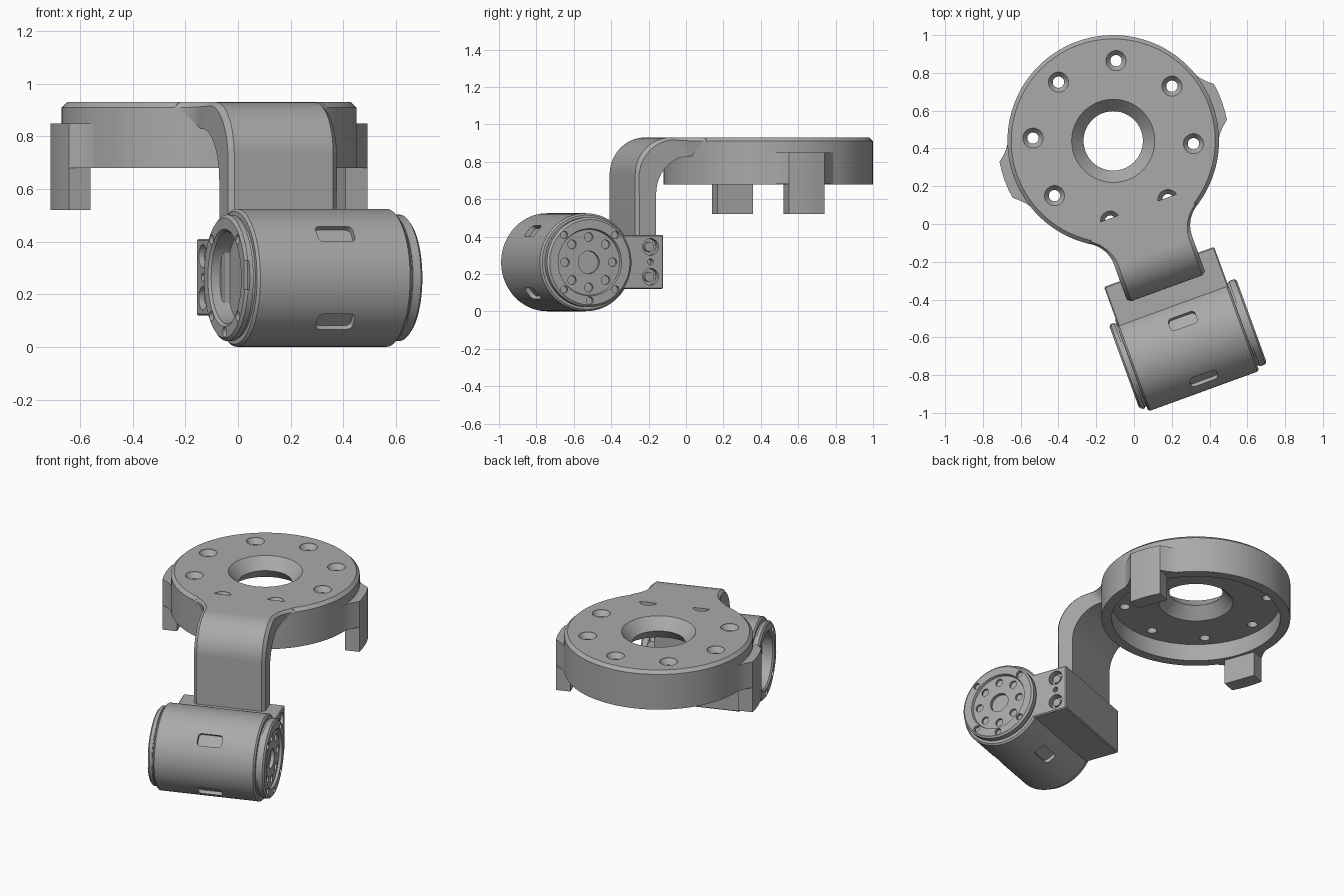
import bpy, bmesh
from math import sin, cos, pi, radians, sqrt
from mathutils import Matrix, Vector

if "Cube" in bpy.data.objects:
    bpy.data.objects.remove(bpy.data.objects["Cube"])

metal = bpy.data.materials.new("grey_metal")
metal.use_nodes = True
GREY = (0.4, 0.4, 0.4, 1)
metal.diffuse_color = GREY
metal.node_tree.nodes["Principled BSDF"].inputs["Base Color"].default_value = GREY

# Parts are laid out around the ring centre, then the whole assembly is turned
PLACE = Matrix.Translation((-0.11, 0.44, 0)) @ Matrix.Rotation(radians(20), 4, 'Z')
ALONG_X = Matrix.Rotation(pi / 2, 4, 'Y')
MOTOR = Vector((0, -1.147, 0.263))
R = 0.262
parts = []


def finish(name, bm, part=True):
    bmesh.ops.recalc_face_normals(bm, faces=bm.faces)
    mesh = bpy.data.meshes.new(name)
    bm.to_mesh(mesh)
    bm.free()
    mesh.materials.append(metal)
    ob = bpy.data.objects.new(name, mesh)
    bpy.context.collection.objects.link(ob)
    if part:
        parts.append(ob)
    return ob


def loft(bm, sections, wrap):
    """Bridge a list of equal point loops."""
    rings = [[bm.verts.new(p) for p in s] for s in sections]
    n = len(rings[0])
    for a, b in zip(rings, rings[1:] + rings[:1] if wrap else rings[1:]):
        for i in range(n):
            j = (i + 1) % n
            bm.faces.new((a[i], a[j], b[j], b[i]))
    if not wrap:
        bm.faces.new(rings[0])
        bm.faces.new(rings[-1])


def lathe(bm, profile, matrix=Matrix(), wrap=False, n=96):
    """Turn (height, radius) points around the local z axis."""
    loft(bm, [[matrix @ Vector((r * cos(2 * pi * i / n), r * sin(2 * pi * i / n), h))
               for i in range(n)] for h, r in profile], wrap)


def prism(bm, points, z0, z1):
    loft(bm, [[(x, y, z) for x, y in points] for z in (z0, z1)], False)


def polar(r, deg):
    return r * cos(radians(deg)), r * sin(radians(deg))


def cut(ob, bm):
    cutter = finish("cutter", bm, False)
    cutter.hide_render = True
    mod = ob.modifiers.new("cut", 'BOOLEAN')
    mod.operation = 'DIFFERENCE'
    mod.solver = 'EXACT'
    mod.object = cutter
    bpy.context.view_layer.objects.active = ob
    bpy.ops.object.modifier_apply(modifier=mod.name)
    bpy.data.objects.remove(cutter)


# Mounting ring: hollow underneath, centre hole flared both ways
bm = bmesh.new()
lathe(bm, [(0.93, 0.22), (0.86, 0.157), (0.79, 0.22), (0.79, 0.5), (0.68, 0.5),
           (0.68, 0.56), (0.91, 0.56), (0.93, 0.54)], wrap=True)
ring = finish("mounting_ring", bm)

# Eight countersunk bolt holes
bm = bmesh.new()
for i in range(8):
    x, y = polar(0.425, 45 * i - 22)
    lathe(bm, [(0.96, 0.056), (0.925, 0.053), (0.895, 0.03), (0.7, 0.03)],
          Matrix.Translation((x, y, 0)), n=24)
cut(ring, bm)

# Side tabs with flared roots
for name, turn in (("left_tab", 0), ("right_tab", 180)):
    bm = bmesh.new()
    outer = [polar(0.612, turn + a) for a in (-9.5, -5, 0, 5, 9.5)]
    prism(bm, [polar(0.525, turn - 11)] + outer + [polar(0.525, turn + 11)], 0.52, 0.85)
    finish(name, bm)
    bm = bmesh.new()
    flare = [(-20, 0.556), (-16, 0.567), (-13, 0.583)]
    side_a = [polar(r, turn + a) for a, r in flare]
    side_b = [polar(r, turn - a) for a, r in reversed(flare)]
    prism(bm, [polar(0.53, turn - 17)] + side_a + outer + side_b + [polar(0.53, turn + 17)],
          0.681, 0.85)
    finish(name + "_root", bm)

# Bent arm: flared neck, bend, straight drop; stations are (outer, inner, half width)
stations = [((-0.38, 0.93), (-0.38, 0.83), 0.31)]
for i in range(13):
    v = -0.467 - 0.166 * i / 12
    w = 0.42 - sqrt(max(0.04 - (v + 0.633) ** 2, 0))
    stations.append(((v, 0.93), (-0.467 - 0.058 * i / 12, 0.83), w))
for i in range(1, 17):
    a = pi / 2 * i / 16
    stations.append(((-0.63 - 0.2 * sin(a), 0.73 + 0.2 * cos(a)),
                     (-0.525 - 0.193 * sin(a), 0.63 + 0.2 * cos(a)), 0.22))
stations.append(((-0.83, 0.13), (-0.718, 0.13), 0.22))
bm = bmesh.new()
sections = []
C = 0.02
for o, i, w in stations:
    o, i = Vector(o), Vector(i)
    low = o + (i - o).normalized() * C
    half = [(w - C, o), (w, low), (w, i)]
    sections.append([(x, p.x, p.y) for x, p in half]
                    + [(-x, p.x, p.y) for x, p in reversed(half)])
loft(bm, sections, False)
finish("bent_arm", bm)

# Clamp block between arm and motor, with bolt holes in both ends
bm = bmesh.new()
prism(bm, [(-0.31, -0.71), (0.31, -0.71), (0.31, -1.0), (-0.31, -1.0)], 0.12, 0.41)
bmesh.ops.bevel(bm, geom=bm.edges[:], offset=0.006, segments=1, affect='EDGES')
block = finish("clamp_block", bm)
bm = bmesh.new()
for side in (-1, 1):
    for z, r in ((0.345, 0.045), (0.185, 0.045), (0.265, 0.016)):
        at = Matrix.Translation((side * 0.31, -0.783, z)) @ ALONG_X
        lathe(bm, [(-0.04, r), (0.04, r)], at, n=24)
cut(block, bm)

# Bolt heads sunk in the block
bm = bmesh.new()
for side in (-1, 1):
    for z in (0.345, 0.185):
        at = Matrix.Translation((side * 0.28, -0.783, z)) @ ALONG_X
        lathe(bm, [(-0.015, 0.026), (0.015, 0.026)], at, n=24)
finish("block_bolts", bm)

# Motor body with stepped end caps; the right end is a deep socket
bm = bmesh.new()
lathe(bm, [(-0.28, 0), (-0.28, 0.175), (-0.345, 0.175), (-0.355, 0.185), (-0.355, 0.228),
           (-0.345, 0.24), (-0.325, 0.24), (-0.325, 0.233), (-0.315, 0.233), (-0.315, 0.252),
           (-0.305, R), (0.3, R), (0.31, 0.252), (0.31, 0.233), (0.32, 0.233), (0.32, 0.24),
           (0.352, 0.24), (0.362, 0.228), (0.362, 0.18), (0.346, 0.175), (0.346, 0.06),
           (0.325, 0.06), (0.325, 0)], Matrix.Translation(MOTOR) @ ALONG_X, n=96)
bmesh.ops.remove_doubles(bm, verts=bm.verts[:], dist=1e-5)
bmesh.ops.dissolve_degenerate(bm, edges=bm.edges[:], dist=1e-6)
motor = finish("motor_body", bm)

# Motor cutters: rounded pockets, face holes, cap screws and a cap notch
bm = bmesh.new()
for deg in (61, 140, -140, -61):
    pocket = bmesh.new()
    bmesh.ops.create_cube(pocket, size=1)
    bmesh.ops.scale(pocket, vec=(0.15, 0.05, 0.075), verts=pocket.verts[:])
    radial = [e for e in pocket.edges
              if abs(e.verts[0].co.y - e.verts[1].co.y) > 0.01]
    bmesh.ops.bevel(pocket, geom=radial, offset=0.02, segments=4, profile=0.5, affect='EDGES')
    turn = Matrix.Rotation(radians(deg), 4, 'X')
    pocket.transform(Matrix.Translation(MOTOR + Vector((0.02, 0, 0))) @ turn
                     @ Matrix.Translation((0, R, 0)))
    temp = bpy.data.meshes.new("pocket")
    pocket.to_mesh(temp)
    pocket.free()
    bm.from_mesh(temp)
    bpy.data.meshes.remove(temp)


def end_hole(u, ring_r, deg, r, depth):
    y, z = polar(ring_r, deg)
    at = Matrix.Translation(MOTOR + Vector((u, y, z))) @ ALONG_X
    lathe(bm, [(-depth, r), (depth, r)], at, n=20)


for i in range(8):
    end_hole(0.346, 0.135, 45 * i, 0.024, 0.015)
for deg in (45, 135, 225, 270, 315):
    end_hole(0.362, 0.206, deg, 0.02, 0.02)
    end_hole(-0.355, 0.206, deg, 0.02, 0.02)
notch = Matrix.Translation(MOTOR + Vector((-0.355, -0.235, 0.01)))
bmesh.ops.create_cube(bm, size=1, matrix=notch @ Matrix.Diagonal((0.03, 0.04, 0.11, 1)))
cut(motor, bm)

# Smooth the round surfaces and set the assembly in place
bpy.ops.object.select_all(action='DESELECT')
for ob in parts:
    ob.matrix_world = PLACE
    ob.select_set(True)
bpy.context.view_layer.objects.active = parts[0]
bpy.ops.object.shade_smooth_by_angle(angle=radians(30))
